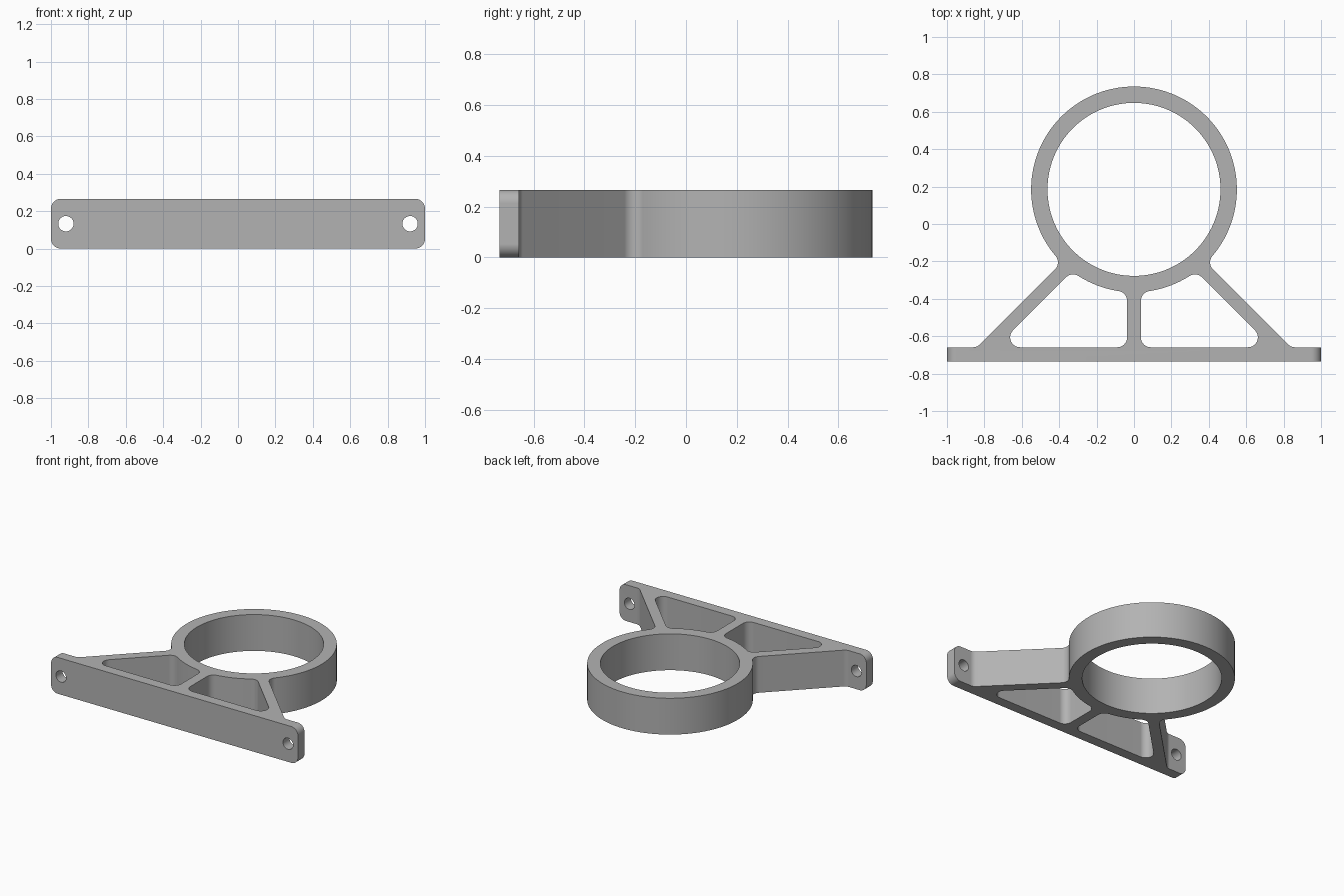
import bpy, bmesh
from math import pi, sin, cos, sqrt, atan2, radians

cube = bpy.data.objects.get("Cube")
if cube:
    bpy.data.objects.remove(cube, do_unlink=True)

HEIGHT = 0.266
RING_Y, RING_R, BORE_R = 0.185, 0.55, 0.4625
FRONT, PLATE = -0.735, -0.659        # mounting plate front and back
RIB = 0.037                          # half width of the centre rib
STRUT_IN, STRUT_OUT = 0.078, 0.18    # strut edges lie on x + y = value
FILLET = 0.053
REACH = RING_R + FILLET


def arc(centre, radius, start, end):
    """Points along an arc between two angles in radians."""
    n = max(8, int(abs(end - start) * 20))
    return [(centre[0] + radius * cos(start + (end - start) * i / n),
             centre[1] + radius * sin(start + (end - start) * i / n)) for i in range(n + 1)]


def circle(centre, radius):
    return arc(centre, radius, 0, 2 * pi)[:-1]


def mirrored(points):
    return [(-x, y) for x, y in reversed(points)]


def strut_fillet(line):
    """Centre of the fillet between the ring and a strut edge."""
    d = line - RING_Y
    x = (d + sqrt(2 * REACH ** 2 - d * d)) / 2
    return x, line - x


def to_ring(c):
    return atan2(RING_Y - c[1], -c[0])


def from_ring(c):
    return atan2(c[1] - RING_Y, c[0])


def extruded(name, loops, depth):
    """Solid mesh object from closed flat loops; inner loops become holes."""
    curve = bpy.data.curves.new(name, 'CURVE')
    curve.dimensions, curve.fill_mode, curve.extrude = '2D', 'BOTH', depth
    for loop in loops:
        spline = curve.splines.new('POLY')
        spline.points.add(len(loop) - 1)
        for p, (x, y) in zip(spline.points, loop):
            p.co = (x, y, 0, 1)
        spline.use_cyclic_u = True
    temp = bpy.data.objects.new(name, curve)
    bpy.context.collection.objects.link(temp)
    bpy.context.view_layer.update()
    mesh = bpy.data.meshes.new_from_object(
        temp.evaluated_get(bpy.context.evaluated_depsgraph_get()))
    bpy.data.objects.remove(temp, do_unlink=True)
    bm = bmesh.new()
    bm.from_mesh(mesh)
    bmesh.ops.remove_doubles(bm, verts=bm.verts, dist=0.00002)
    bmesh.ops.recalc_face_normals(bm, faces=bm.faces)
    bm.to_mesh(mesh)
    bm.free()
    obj = bpy.data.objects.new(name, mesh)
    bpy.context.collection.objects.link(obj)
    return obj


ring = (0, RING_Y)
low = PLATE + FILLET

# Window between centre rib, plate, strut and ring
line = STRUT_IN - FILLET * sqrt(2)
top = strut_fillet(line)
side = RIB + FILLET
rib_top = (side, RING_Y - sqrt(REACH ** 2 - side ** 2))
window = (arc((side, low), FILLET, pi, 1.5 * pi)
          + arc((line - low, low), FILLET, -pi / 2, pi / 4)
          + arc(top, FILLET, pi / 4, to_ring(top))
          + arc(ring, RING_R, from_ring(top), from_ring(rib_top))
          + arc(rib_top, FILLET, to_ring(rib_top), pi)[:])

# Outer outline, right half from plate to ring top
line = STRUT_OUT + FILLET * sqrt(2)
neck = strut_fillet(line)
half = ([(1.05, FRONT), (1.05, PLATE)]
        + arc((line - low, low), FILLET, -pi / 2, -0.75 * pi)
        + arc(neck, FILLET, -0.75 * pi, to_ring(neck) - 2 * pi)
        + arc(ring, RING_R, from_ring(neck), pi / 2))
outline = half + mirrored(half)[1:]

bracket = extruded("ring_bracket",
                   [outline, window, mirrored(window), circle(ring, BORE_R)], HEIGHT)
bracket.location.z = HEIGHT / 2

# Front silhouette: rounded plate ends and bolt holes
x, z, r = 1 - FILLET, HEIGHT / 2 - FILLET, FILLET
silhouette = (arc((x, -z), r, -pi / 2, 0) + arc((x, z), r, 0, pi / 2)
              + arc((-x, z), r, pi / 2, pi) + arc((-x, -z), r, pi, 1.5 * pi))
cutter = extruded("silhouette_cutter",
                  [silhouette, circle((0.92, 0), 0.041), circle((-0.92, 0), 0.041)], 1)
cutter.location.z = HEIGHT / 2
cutter.rotation_euler.x = pi / 2
cutter.hide_render = True

trim = bracket.modifiers.new("trim", 'BOOLEAN')
trim.operation, trim.solver, trim.object = 'INTERSECT', 'EXACT', cutter
bpy.context.view_layer.objects.active = bracket
bracket.select_set(True)
bpy.ops.object.modifier_apply(modifier=trim.name)
bpy.data.objects.remove(cutter, do_unlink=True)

# Single grey finish
grey = bpy.data.materials.new("plain_grey")
grey.use_nodes = True
grey.diffuse_color = (0.45, 0.45, 0.45, 1)
grey.node_tree.nodes["Principled BSDF"].inputs["Base Color"].default_value = grey.diffuse_color
bracket.data.materials.clear()
bracket.data.materials.append(grey)

bpy.ops.object.shade_smooth_by_angle(angle=radians(30))
